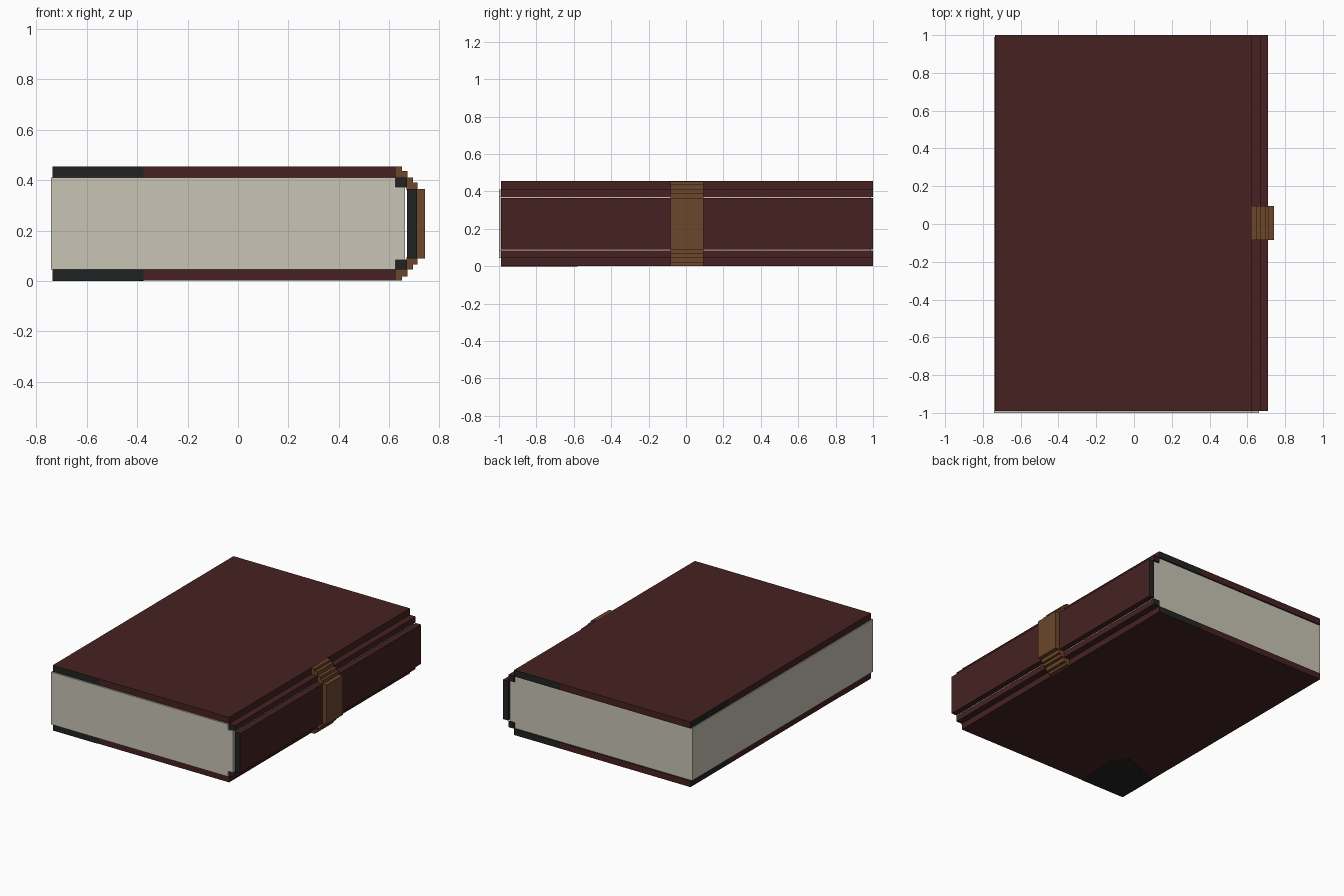
import bpy, bmesh

if "Cube" in bpy.data.objects:
    bpy.data.objects.remove(bpy.data.objects["Cube"])

H = 0.455            # book thickness
Y0, Y1 = -0.99, 1.0  # cover ends


def material(name, r, g, b):
    m = bpy.data.materials.new(name)
    m.diffuse_color = (r, g, b, 1)
    m.use_nodes = True
    m.node_tree.nodes["Principled BSDF"].inputs["Base Color"].default_value = m.diffuse_color
    return m


RED = material("dark red leather", 0.061, 0.0155, 0.0155)
BLACK = material("worn black", 0.0155, 0.0165, 0.0165)
BROWN = material("brown strap", 0.15, 0.062, 0.024)
PAPER = material("paper", 0.578, 0.552, 0.462)


def finish(name, bm, mats):
    bmesh.ops.recalc_face_normals(bm, faces=bm.faces)
    me = bpy.data.meshes.new(name)
    bm.to_mesh(me)
    bm.free()
    for m in mats:
        me.materials.append(m)
    ob = bpy.data.objects.new(name, me)
    bpy.context.collection.objects.link(ob)
    return ob


def extrude(points, axis, lo, hi):
    """Prism from a 2D outline: axis 'y' reads (x, z), axis 'z' reads (x, y)."""
    bm = bmesh.new()
    place = (lambda p: (p[0], lo, p[1])) if axis == 'y' else (lambda p: (p[0], p[1], lo))
    f = bm.faces.new([bm.verts.new(place(p)) for p in points])
    r = bmesh.ops.extrude_face_region(bm, geom=[f])
    d = (0, hi - lo, 0) if axis == 'y' else (0, 0, hi - lo)
    bmesh.ops.translate(bm, vec=d, verts=[v for v in r['geom'] if isinstance(v, bmesh.types.BMVert)])
    bmesh.ops.recalc_face_normals(bm, faces=bm.faces)
    return bm


def rect(x0, x1, z0, z1):
    return [(x0, z0), (x1, z0), (x1, z1), (x0, z1)]


def mirrored(top):
    """Complete an upper half outline with its reflection in the middle height."""
    return top + [(x, H - z) for x, z in reversed(top)]


# page block, narrower where it meets the hinges
pages = mirrored([(-0.742, 0.41), (0.625, 0.41), (0.625, 0.372), (0.663, 0.372)])
finish("pages", extrude(pages, 'y', -1.0, 0.99), [PAPER])


def board(name, z0, z1):
    bm = extrude(rect(-0.735, 0.625, z0, z1), 'y', Y0, Y1)
    for co, no in (((-0.375, 0, 0), (1, 0, 0)), ((0.27, 0, 0), (1, 0, 0)), ((0, 0.58, 0), (0, 1, 0))):
        bmesh.ops.bisect_plane(bm, geom=bm.verts[:] + bm.edges[:] + bm.faces[:],
                               plane_co=co, plane_no=no)
    # worn black stretches on the thin edges
    for f in bm.faces:
        c, n = f.calc_center_median(), f.normal
        if (n.y < -0.5 and c.x < -0.375) or (n.y > 0.5 and c.x > 0.27) or (n.x < -0.5 and c.y > 0.58):
            f.material_index = 1
    finish(name, bm, [RED, BLACK])


board("top_cover", 0.41, H)
board("bottom_cover", 0.002, H - 0.41)


def spine_part(name, x0, x1, z0, z1):
    bm = extrude(rect(x0, x1, z0, z1), 'y', Y0, Y1)
    for f in bm.faces:
        if abs(f.normal.y) > 0.5:
            f.material_index = 1
    finish(name, bm, [RED, BLACK])


# stepped spine: two hinges and the back plate
spine_part("top_hinge", 0.625, 0.67, 0.37, 0.41)
spine_part("bottom_hinge", 0.625, 0.67, H - 0.41, H - 0.37)
spine_part("spine", 0.67, 0.71, H - 0.365, 0.365)

# stepped strap wrapped round the spine
outer = [(0.622, 0.454), (0.65, 0.454), (0.65, 0.437), (0.672, 0.437), (0.672, 0.41),
         (0.695, 0.41), (0.695, 0.39), (0.713, 0.39), (0.713, 0.365), (0.742, 0.365)]
inner = [(0.71, 0.36), (0.668, 0.36), (0.668, 0.408), (0.622, 0.408)]
strap = mirrored(outer) + [(x, H - z) for x, z in reversed(inner)] + inner
finish("strap", extrude(strap, 'y', -0.084, 0.094), [BROWN])

# worn corner patch under the book
patch = [(-0.735, -0.99), (-0.39, -0.99), (-0.375, -0.67), (-0.45, -0.58), (-0.735, -0.69)]
finish("corner_patch", extrude(patch, 'z', 0.0, 0.004), [BLACK])
